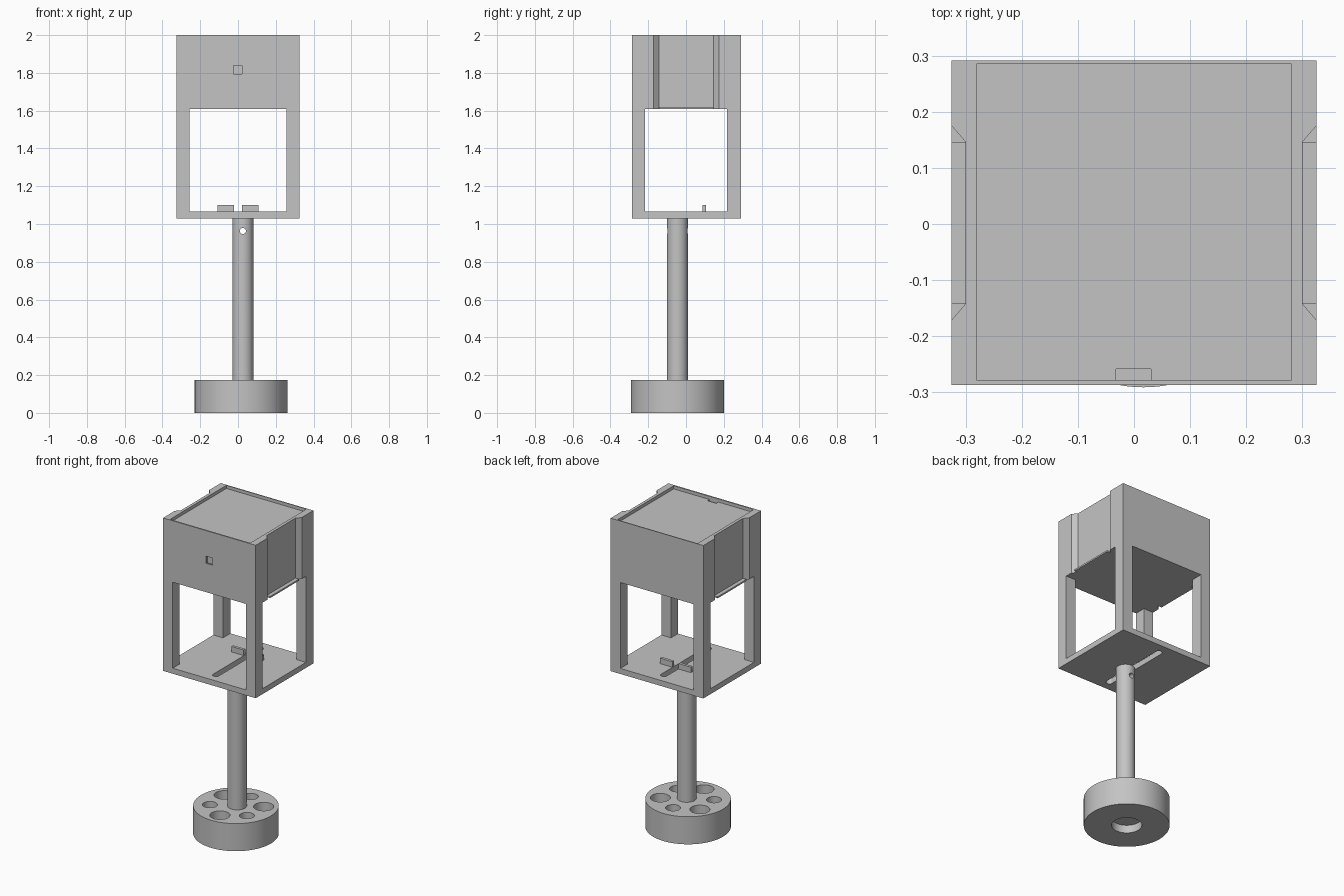
import bpy
import bmesh
from math import radians, cos, sin
from mathutils import Matrix, Vector

if "Cube" in bpy.data.objects:
    bpy.data.objects.remove(bpy.data.objects["Cube"], do_unlink=True)

GREY = (0.55, 0.55, 0.55, 1.0)
grey = bpy.data.materials.new("plain grey")
grey.use_nodes = True
grey.diffuse_color = GREY
grey.node_tree.nodes["Principled BSDF"].inputs["Base Color"].default_value = GREY


def finish(name, bm):
    bmesh.ops.recalc_face_normals(bm, faces=bm.faces)
    mesh = bpy.data.meshes.new(name)
    bm.to_mesh(mesh)
    bm.free()
    mesh.materials.append(grey)
    ob = bpy.data.objects.new(name, mesh)
    bpy.context.collection.objects.link(ob)
    return ob


def box(name, x, y, z):
    """Box from three (low, high) ranges."""
    bm = bmesh.new()
    bmesh.ops.create_cube(bm, size=1)
    for v in bm.verts:
        v.co = Vector([(r[0] + r[1]) / 2 + c * (r[1] - r[0]) for r, c in zip((x, y, z), v.co)])
    return finish(name, bm)


def cylinder(name, x, y, z, radius, sides=64):
    bm = bmesh.new()
    bmesh.ops.create_cone(bm, cap_ends=True, segments=sides, radius1=radius, radius2=radius,
                          depth=z[1] - z[0], matrix=Matrix.Translation((x, y, (z[0] + z[1]) / 2)))
    return finish(name, bm)


def prism(name, outline, z):
    """Extrude an xy outline between two heights."""
    bm = bmesh.new()
    face = bm.faces.new([bm.verts.new((px, py, z[0])) for px, py in outline])
    top = bmesh.ops.extrude_face_region(bm, geom=[face])["geom"]
    for v in top:
        if isinstance(v, bmesh.types.BMVert):
            v.co.z = z[1]
    return finish(name, bm)


def cut(ob, cutters):
    """Subtract each cutter, bake the result and drop the cutters."""
    for c in cutters:
        mod = ob.modifiers.new("cut", "BOOLEAN")
        mod.operation = "DIFFERENCE"
        mod.solver = "EXACT"
        mod.object = c
        c.hide_render = True
    dg = bpy.context.evaluated_depsgraph_get()
    mesh = bpy.data.meshes.new_from_object(ob.evaluated_get(dg))
    ob.modifiers.clear()
    ob.data = mesh
    mesh.materials.clear()
    mesh.materials.append(grey)
    for c in cutters:
        bpy.data.objects.remove(c, do_unlink=True)


def smooth(ob):
    bpy.ops.object.select_all(action="DESELECT")
    ob.select_set(True)
    bpy.context.view_layer.objects.active = ob
    bpy.ops.object.shade_smooth_by_angle(angle=radians(30))


# Housing: one block with crossing windows, leaving floor, posts and head
YC = 0.002
WINDOW = (1.065, 1.61)
housing = box("housing", (-0.325, 0.325), (YC - 0.289, YC + 0.289), (1.03, 2.0))
cutters = [
    box("window_front_back", (-0.257, 0.257), (-1, 1), WINDOW),
    box("window_sides", (-1, 1), (-0.217, 0.217), WINDOW),
    box("top_recess", (-0.281, 0.281), (-0.278, 0.285), (1.98, 2.1)),
    box("sensor_pocket", (-0.032, 0.03), (-0.278, -0.258), (1.77, 2.1)),
    box("sensor_hole", (-0.025, 0.021), (-0.4, -0.265), (1.793, 1.838)),
]

# Flared side channels
for s in (-1, 1):
    flare = [(0.3, -0.144), (0.35, -0.202), (0.35, 0.202), (0.3, 0.144)]
    cutters.append(prism("channel", [(s * px, YC + py) for px, py in flare], (1.6, 2.1)))

# Long rounded slot through the floor
slot = []
for end, start in ((1, 0), (-1, 180)):
    for i in range(9):
        a = radians(start + i * 22.5)
        slot.append((0.02 * cos(a), end * 0.22 + 0.02 * sin(a)))
cutters.append(prism("floor_slot", slot, (1.0, 1.08)))
cut(housing, cutters)

# Sills at the foot of the channels
for s, side in ((1, "left"), (-1, "right")):
    box("sill_" + side, sorted((s * 0.299, s * 0.325)), (YC - 0.144, YC + 0.144), (1.61, 1.62))

# Guide tabs either side of the slot
for s, side in ((1, "left"), (-1, "right")):
    box("guide_tab_" + side, sorted((s * 0.022, s * 0.108)), (0.088, 0.106), (1.06, 1.1))

# Pillar with a cross hole near its top
PX, PY = 0.026, -0.045
pillar = cylinder("pillar", PX, PY, (0.1, 1.03), 0.055)
pin = cylinder("pin_hole", 0, 0, (-0.3, 0.3), 0.016, 32)
pin.data.transform(Matrix.Translation((PX, PY, 0.963)) @ Matrix.Rotation(radians(90), 4, "X"))
cut(pillar, [pin])
smooth(pillar)

# Round base with alternating large and small pockets and a socket below
BX, BY = 0.017, -0.045
base = cylinder("base", BX, BY, (0, 0.175), 0.246, 96)
pockets = [cylinder("socket", BX, BY, (-0.1, 0.05), 0.087)]
for i in range(6):
    a = radians(30 + 60 * i)
    dist, radius = ((0.16, 0.058), (0.15, 0.043))[i % 2]
    pockets.append(cylinder("pocket", BX + dist * cos(a), BY + dist * sin(a), (0.06, 0.3), radius, 48))
cut(base, pockets)
smooth(base)
